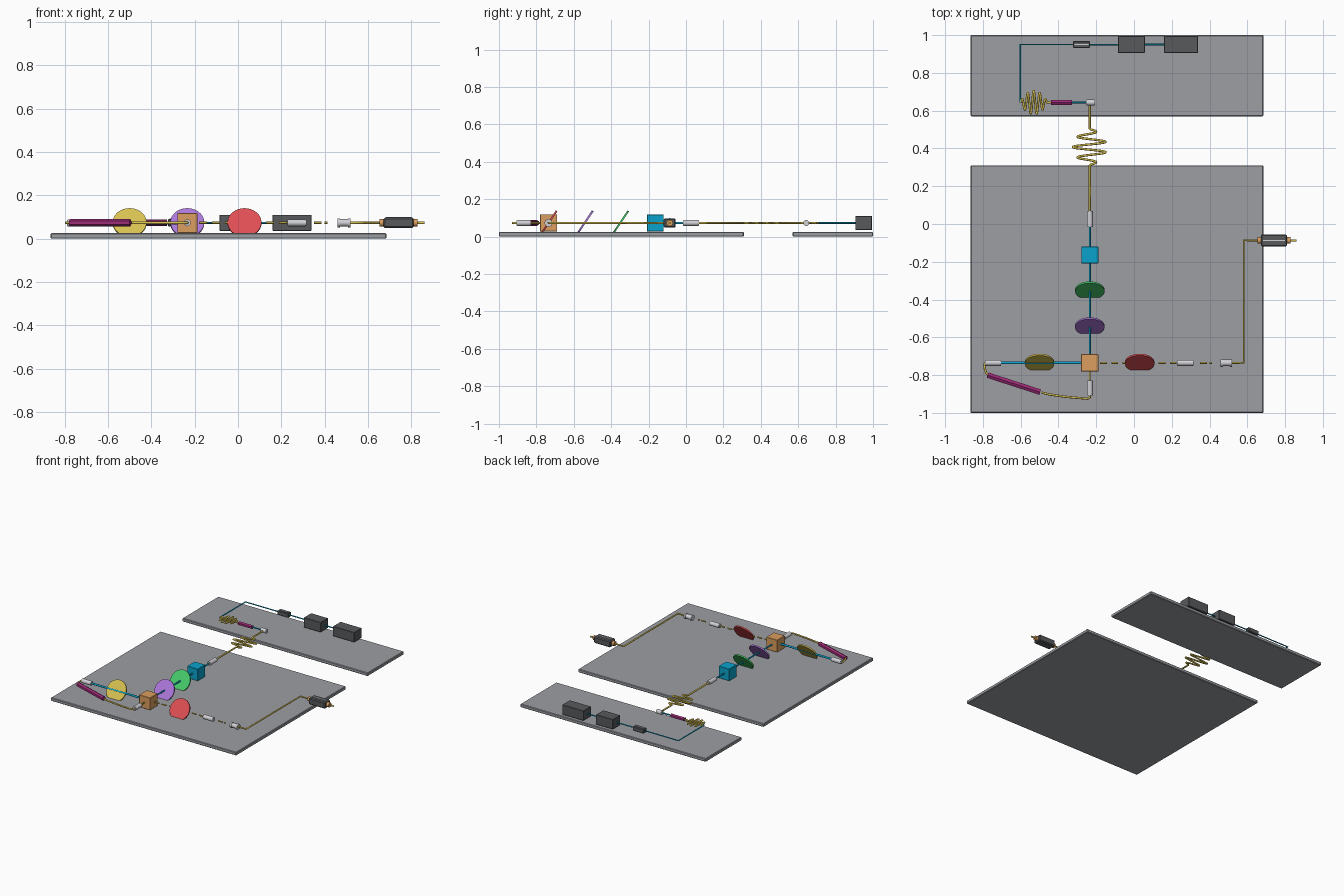
import bpy, bmesh, math
from mathutils import Vector, Matrix

if "Cube" in bpy.data.objects:
    bpy.data.objects.remove(bpy.data.objects["Cube"])

AXIS = 0.073  # height of the optical axis


def material(name, rgb):
    lin = [(c / 12.92 if c < 0.04 else ((c + 0.055) / 1.055) ** 2.4) for c in rgb] + [1]
    m = bpy.data.materials.new(name)
    m.use_nodes = True
    m.diffuse_color = lin
    m.node_tree.nodes["Principled BSDF"].inputs["Base Color"].default_value = lin
    return m


PLATE = material("bench grey", (0.61, 0.62, 0.64))
DARK = material("dark grey", (0.34, 0.35, 0.36))
SILVER = material("light grey", (0.82, 0.82, 0.84))
MAGENTA = material("magenta", (0.62, 0.17, 0.47))
ORANGE = material("orange", (0.86, 0.62, 0.37))
CYAN = material("cyan", (0.04, 0.64, 0.80))
GOLD = material("gold", (0.85, 0.76, 0.32))
GREEN = material("green", (0.28, 0.80, 0.42))
PURPLE = material("purple", (0.68, 0.47, 0.86))
RED = material("red", (0.88, 0.31, 0.33))


def finish(bm, name, mat, smooth=False):
    bmesh.ops.recalc_face_normals(bm, faces=bm.faces)
    me = bpy.data.meshes.new(name)
    bm.to_mesh(me)
    bm.free()
    me.materials.append(mat)
    ob = bpy.data.objects.new(name, me)
    bpy.context.collection.objects.link(ob)
    if smooth:
        bpy.ops.object.select_all(action="DESELECT")
        ob.select_set(True)
        bpy.context.view_layer.objects.active = ob
        bpy.ops.object.shade_smooth_by_angle(angle=math.radians(40))
    return ob


def box(name, mat, center, size, bevel=0.002):
    bm = bmesh.new()
    bmesh.ops.create_cube(bm, size=1)
    bmesh.ops.scale(bm, vec=size, verts=bm.verts)
    bmesh.ops.translate(bm, vec=center, verts=bm.verts)
    if bevel:
        bmesh.ops.bevel(bm, geom=bm.edges[:], offset=bevel, segments=1, affect="EDGES")
    return finish(bm, name, mat)


def rod(name, mat, start, end, radius, sides=24, bevel=0.0):
    """Cylinder between two points given in plan (x, y) at the axis height."""
    a, b = Vector((*start, AXIS)), Vector((*end, AXIS))
    bm = bmesh.new()
    bmesh.ops.create_cone(bm, cap_ends=True, segments=sides, radius1=radius,
                          radius2=radius, depth=(b - a).length)
    if bevel:
        rim = [e for e in bm.edges if abs(e.verts[0].co.z - e.verts[1].co.z) < 1e-5]
        bmesh.ops.bevel(bm, geom=rim, offset=bevel, segments=2, affect="EDGES")
    turn = (b - a).to_track_quat("Z", "Y").to_matrix().to_4x4()
    bmesh.ops.transform(bm, matrix=Matrix.Translation((a + b) / 2) @ turn, verts=bm.verts)
    return finish(bm, name, mat, smooth=sides > 8)


def wire(name, mat, points, radius):
    cu = bpy.data.curves.new(name, "CURVE")
    cu.dimensions = "3D"
    cu.bevel_depth = radius
    cu.bevel_resolution = 2
    cu.use_fill_caps = True
    sp = cu.splines.new("POLY")
    sp.points.add(len(points) - 1)
    for p, (x, y) in zip(sp.points, points):
        p.co = (x, y, AXIS, 1)
    cu.materials.append(mat)
    ob = bpy.data.objects.new(name, cu)
    bpy.context.collection.objects.link(ob)
    bpy.ops.object.select_all(action="DESELECT")
    ob.select_set(True)
    bpy.context.view_layer.objects.active = ob
    bpy.ops.object.convert(target="MESH")


def wave(start, end, amplitude, turns, steps=140):
    """Flat swelling zigzag running between two plan points."""
    a, b = Vector(start), Vector(end)
    d = (b - a).normalized()
    side = Vector((-d.y, d.x))
    pts = []
    for i in range(steps + 1):
        t = i / steps
        swell = amplitude * max(0, math.sin(math.pi * t)) ** 0.7
        pts.append(tuple(a.lerp(b, t) + side * swell * math.sin(2 * math.pi * turns * t)))
    return pts


def disc(name, mat, x, y):
    """Thin round filter leaning back, its foot sunk in the bench."""
    bm = bmesh.new()
    bmesh.ops.create_cone(bm, cap_ends=True, segments=48, radius1=0.078, radius2=0.078, depth=0.01)
    m = Matrix.Translation((x, y, AXIS)) @ Matrix.Rotation(math.radians(90 - 34), 4, "X")
    bmesh.ops.transform(bm, matrix=m, verts=bm.verts)
    finish(bm, name, mat, smooth=True)


CX, CY = -0.234, -0.735  # crossing of the two beams

# Bench plates
box("main_bench", PLATE, (-0.09, -0.345, 0.0125), (1.55, 1.31, 0.025), 0.004)
box("rear_bench", PLATE, (-0.09, 0.785, 0.0125), (1.55, 0.43, 0.025), 0.004)

# Cubes and tilted filters
box("splitter_cube", ORANGE, (CX, CY, AXIS), (0.092,) * 3)
box("cyan_cube", CYAN, (CX, -0.164, AXIS), (0.09,) * 3)
disc("green_filter", GREEN, CX, -0.352)
disc("purple_filter", PURPLE, CX, -0.542)
disc("yellow_filter", GOLD, -0.5, CY)
disc("red_filter", RED, 0.03, CY)

# Solid beams
rod("long_beam", CYAN, (CX, CY), (CX, 0), 0.0055, 12)
rod("left_beam", CYAN, (-0.71, CY), (CX, CY), 0.007, 12)

# Dashed beams
for i, x in enumerate((-0.18, -0.12, -0.06, 0.0, 0.06, 0.13, 0.19, 0.35, 0.4)):
    length = 0.036 if i < 8 else 0.012
    rod(f"beam_dash_{i}", GOLD, (x, CY), (x + length, CY), 0.005, 12)
rod("front_beam_dash", GOLD, (CX, -0.775), (CX, -0.828), 0.005, 12)

# Silver couplers
for name, a, b, r in (
    ("left_coupler", (-0.79, CY), (-0.704, CY), 0.016),
    ("front_coupler", (CX, -0.907), (CX, -0.828), 0.016),
    ("middle_coupler", (CX, -0.017), (CX, 0.07), 0.016),
    ("right_lens", (0.228, CY), (0.315, CY), 0.016),
    ("right_coupler", (0.46, CY), (0.518, CY), 0.017),
    ("rear_coupler", (-0.255, 0.643), (-0.207, 0.643), 0.016),
):
    rod(name, SILVER, a, b, r, bevel=0.003)
for x in (0.458, 0.508):
    rod("coupler_flange", SILVER, (x, CY), (x + 0.012, CY), 0.021)

# Front fibre with the long magenta sleeve
rod("long_sleeve", MAGENTA, (-0.775, -0.80), (-0.497, -0.89), 0.017, 6)
wire("front_fibre", GOLD, [(CX, -0.90), (CX, -0.918), (-0.245, -0.925), (-0.36, -0.915),
                           (-0.45, -0.902), (-0.49, -0.892)], 0.006)
wire("left_fibre", GOLD, [(-0.77, -0.80), (-0.782, -0.79), (-0.79, -0.765),
                          (-0.793, -0.745), (-0.787, CY)], 0.006)

# Right fibre and detector
wire("right_fibre", GOLD, [(0.51, CY), (0.582, CY), (0.582, -0.087), (0.86, -0.087)], 0.006)
box("detector", DARK, (0.741, -0.087, AXIS), (0.138, 0.064, 0.048), 0.006)
box("detector_stripe", SILVER, (0.741, -0.087, AXIS + 0.025), (0.118, 0.007, 0.004), 0)
for x in (0.653, 0.81):
    rod("detector_collar", ORANGE, (x, -0.087), (x + 0.019, -0.087), 0.017)

# Linking fibre with its wide zigzag
wire("link_fibre", GOLD, [(CX, 0.643)] + wave((CX, 0.505), (CX, 0.31), 0.09, 3.5)
     + [(CX, 0.06)], 0.006)

# Rear fibre, zigzag and short sleeve
wire("rear_zigzag", GOLD, wave((-0.602, 0.643), (-0.46, 0.643), 0.062, 4.5) + [(-0.43, 0.643)], 0.0055)
rod("short_sleeve", MAGENTA, (-0.44, 0.643), (-0.328, 0.643), 0.0145, 6)
wire("sleeve_lead", CYAN, [(-0.33, 0.643), (-0.25, 0.643)], 0.005)
wire("rear_fibre", CYAN, [(-0.602, 0.643), (-0.602, 0.95), (0.17, 0.95)], 0.0045)

# Rear instruments
box("isolator", DARK, (-0.278, 0.95, AXIS), (0.092, 0.037, 0.034), 0.004)
box("isolator_stripe", SILVER, (-0.278, 0.95, AXIS + 0.018), (0.075, 0.006, 0.004), 0)
box("amplifier", DARK, (-0.014, 0.95, AXIS), (0.142, 0.088, 0.074))
box("laser_source", DARK, (0.249, 0.95, AXIS), (0.178, 0.09, 0.074))
